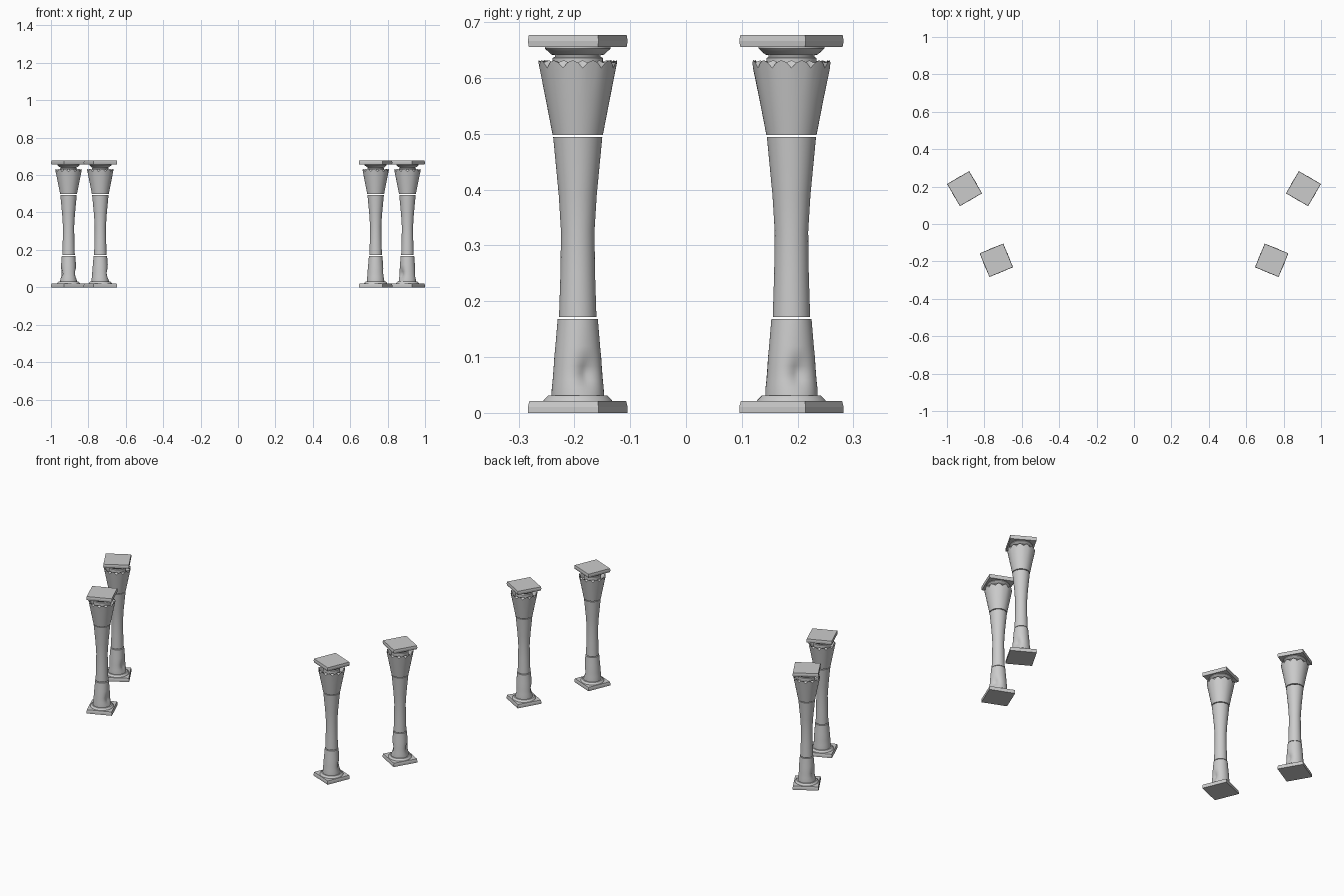
import bpy, bmesh
from math import sin, cos, pi, radians, exp, atan2
from mathutils import Matrix

if "Cube" in bpy.data.objects:
    bpy.data.objects.remove(bpy.data.objects["Cube"])

SEG = 48      # segments around each drum
PETALS = 12   # petals around the capital rim


def finish(name, bm, place):
    bmesh.ops.recalc_face_normals(bm, faces=bm.faces)
    me = bpy.data.meshes.new(name)
    bm.to_mesh(me)
    bm.free()
    ob = bpy.data.objects.new(name, me)
    ob.matrix_world = place
    bpy.context.collection.objects.link(ob)
    return ob


def smooth(ob):
    bpy.ops.object.select_all(action='DESELECT')
    ob.select_set(True)
    bpy.context.view_layer.objects.active = ob
    bpy.ops.object.shade_smooth_by_angle(angle=radians(35))


def lathe(name, profile, place, shape=None):
    """Capped solid of revolution; shape(r, z, angle, row) may alter each point."""
    bm = bmesh.new()
    rings = []
    for row, (r, z) in enumerate(profile):
        ring = []
        for i in range(SEG):
            a = 2 * pi * i / SEG
            rr, zz = shape(r, z, a, row) if shape else (r, z)
            ring.append(bm.verts.new((rr * cos(a), rr * sin(a), zz)))
        rings.append(ring)
    for lo, hi in zip(rings, rings[1:]):
        for i in range(SEG):
            j = (i + 1) % SEG
            bm.faces.new((lo[i], lo[j], hi[j], hi[i]))
    bm.faces.new(rings[0][::-1])
    bm.faces.new(rings[-1])
    ob = finish(name, bm, place)
    smooth(ob)


def slab(name, z0, z1, place, top_scale, bottom_scale):
    """Square plate, slightly narrowed at one end."""
    bm = bmesh.new()
    h, zm = 0.0685, (z0 + z1) / 2
    rings = []
    for k, z in ((bottom_scale, z0), (1, zm), (top_scale, z1)):
        rings.append([bm.verts.new((x * h * k, y * h * k, z))
                      for x, y in ((-1, -1), (1, -1), (1, 1), (-1, 1))])
    for lo, hi in zip(rings, rings[1:]):
        for i in range(4):
            j = (i + 1) % 4
            bm.faces.new((lo[i], lo[j], hi[j], hi[i]))
    bm.faces.new(rings[0][::-1])
    bm.faces.new(rings[-1])
    finish(name, bm, place)


def petal_rim(r, z, a, row):
    # row 2 is the outer petal edge, row 3 the inner row offset by half a petal
    if row in (2, 3):
        shift = 0 if row == 2 else pi / 2
        wave = abs(sin(PETALS * a / 2 + shift))
        return r + 0.002 * wave, z + 0.014 * wave
    return r, z


def column(name, x, y, turn, chips):
    place = Matrix.Translation((x, y, 0)) @ Matrix.Rotation(radians(turn), 4, 'Z')

    def chipped(r, z, a, row):
        # worn hollows in the lower drum, given as world directions
        for c in chips:
            d = a + radians(turn - c)
            d = atan2(sin(d), cos(d))
            r -= 0.014 * exp(-(d / 0.5) ** 2 - ((z - 0.072) / 0.024) ** 2)
        return r, z

    # plinth and moulding
    slab(name + "_plinth", 0, 0.021, place, 0.97, 1.0)
    lathe(name + "_base_ring", [(0.062, 0.020), (0.061, 0.023), (0.053, 0.031)], place)
    # lower drum
    lathe(name + "_lower_drum",
          [(0.047, 0.031), (0.0465, 0.045), (0.045, 0.058), (0.044, 0.071), (0.043, 0.084),
           (0.042, 0.1), (0.040, 0.12), (0.036, 0.168)], place, chipped)
    # shaft
    lathe(name + "_shaft",
          [(0.0335, 0.172), (0.031, 0.25), (0.030, 0.325), (0.034, 0.39), (0.044, 0.494)], place)
    # flared petal capital
    lathe(name + "_capital",
          [(0.045, 0.498), (0.057, 0.56), (0.069, 0.618), (0.062, 0.618), (0.054, 0.6)],
          place, petal_rim)
    # neck and abacus
    lathe(name + "_neck",
          [(0.044, 0.59), (0.045, 0.636), (0.041, 0.638), (0.041, 0.641), (0.047, 0.642),
           (0.059, 0.653), (0.059, 0.657)], place)
    slab(name + "_abacus", 0.656, 0.677, place, 0.98, 0.98)


column("back_right_column", 0.906, 0.189, -30, (20, 215))
column("back_left_column", -0.906, 0.189, 30, (0, 190))
column("front_right_column", 0.736, -0.194, -22.5, (25,))
column("front_left_column", -0.736, -0.194, 22.5, (0,))
